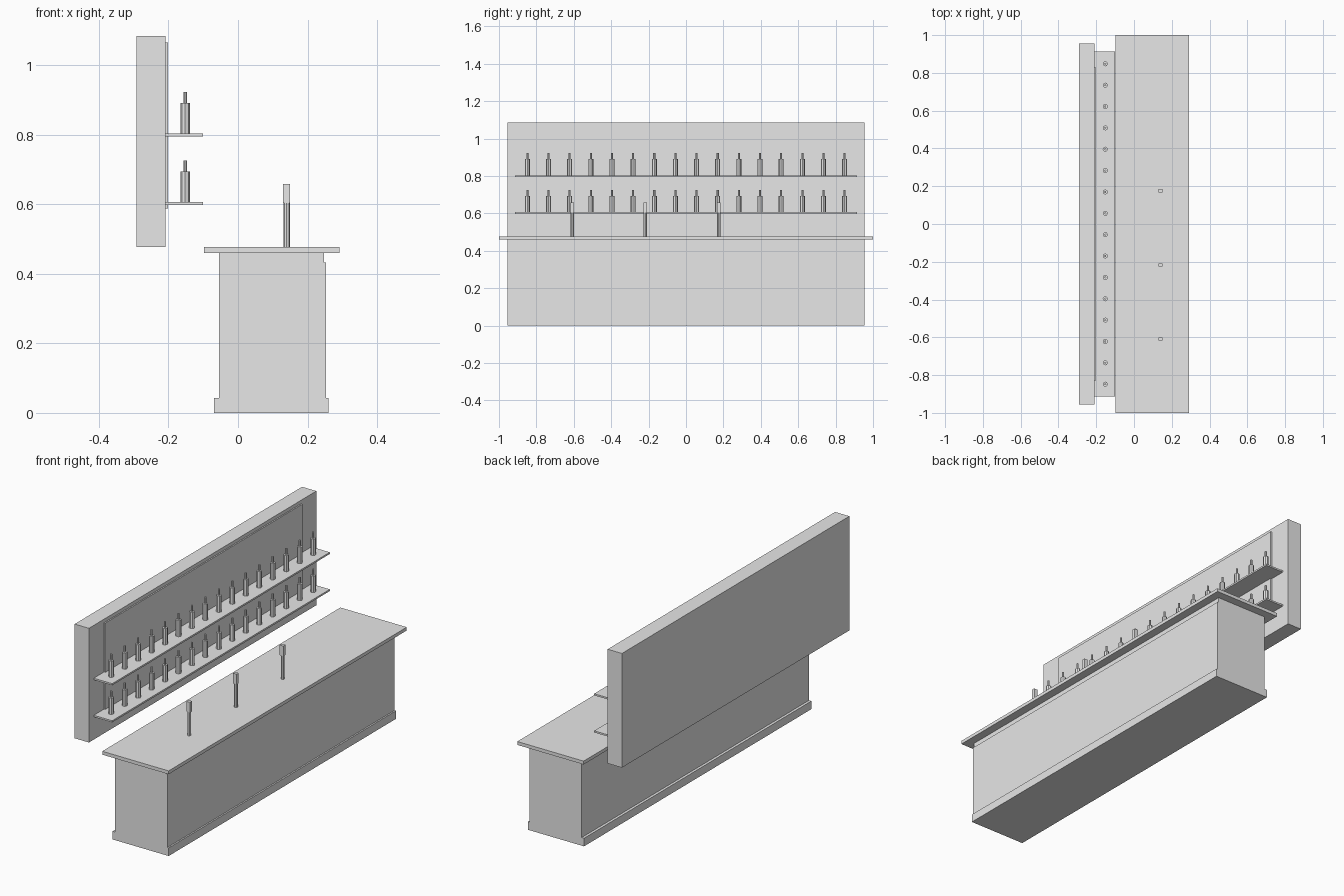
import bpy

old = bpy.data.objects.get("Cube")
if old:
    bpy.data.objects.remove(old, do_unlink=True)

grey = bpy.data.materials.new("plain_grey")
grey.use_nodes = True
grey.diffuse_color = (0.8, 0.8, 0.8, 1)
grey.node_tree.nodes["Principled BSDF"].inputs["Base Color"].default_value = (0.8, 0.8, 0.8, 1)


def finish(name):
    obj = bpy.context.object
    obj.name = name
    obj.data.materials.append(grey)
    return obj


def box(name, x, y, z):
    """Box between the (low, high) limits on each axis."""
    limits = (x, y, z)
    bpy.ops.mesh.primitive_cube_add(size=1, location=[(a + b) / 2 for a, b in limits])
    obj = finish(name)
    obj.scale = [b - a for a, b in limits]
    bpy.ops.object.transform_apply(location=False, rotation=False, scale=True)
    return obj


def post(name, x, y, z, radius):
    """Upright eight-sided cylinder."""
    bpy.ops.mesh.primitive_cylinder_add(vertices=8, radius=radius, depth=z[1] - z[0],
                                        location=(x, y, sum(z) / 2))
    return finish(name)


def span(half):
    return (-half, half)


# Bar counter
box("counter_plinth", (-0.069, 0.261), span(0.955), (0, 0.043))
box("counter_body", (-0.055, 0.247), span(0.955), (0.043, 0.46))
box("counter_front_panel", (0.247, 0.253), span(0.955), (0.043, 0.433))
box("counter_top", (-0.098, 0.292), span(1), (0.46, 0.478))

# Back wall with mirror
box("back_wall", (-0.292, -0.208), span(0.955), (0.478, 1.085))
box("mirror", (-0.208, -0.201), span(0.828), (0.588, 1.066))

# Shelves, each with a row of bottles
BOTTLES = 16
for level, top in (("lower", 0.607), ("upper", 0.804)):
    box(level + "_shelf", (-0.208, -0.1), span(0.914), (top - 0.009, top))
    for i in range(BOTTLES):
        y = -0.848 + i * 2 * 0.848 / (BOTTLES - 1)
        post(f"{level}_bottle_body_{i}", -0.152, y, (top, top + 0.087), 0.0135)
        post(f"{level}_bottle_neck_{i}", -0.152, y, (top + 0.087, top + 0.119), 0.0055)

# Beer taps
for i in range(3):
    y = -0.609 + i * 0.392
    post(f"tap_stem_{i}", 0.14, y, (0.478, 0.604), 0.009)
    box(f"tap_handle_{i}", (0.129, 0.15), (y - 0.009, y + 0.009), (0.604, 0.658))
